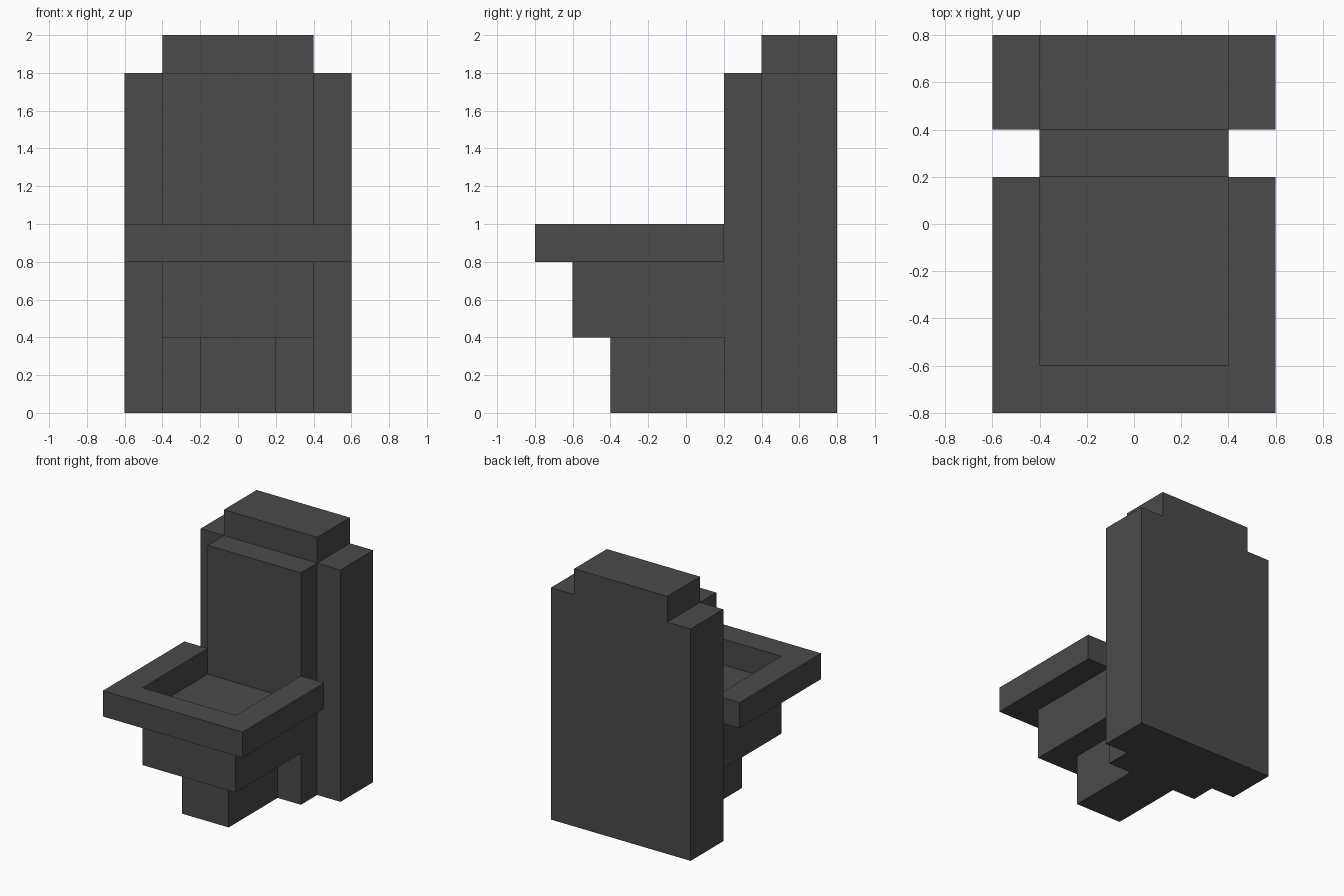
import bpy
import bmesh
from mathutils import Vector

default = bpy.data.objects.get("Cube")
if default:
    bpy.data.objects.remove(default, do_unlink=True)

# Single dark grey finish
GREY = (0.069, 0.069, 0.069, 1.0)
mat = bpy.data.materials.new("dark_grey")
mat.use_nodes = True
mat.diffuse_color = GREY
mat.node_tree.nodes["Principled BSDF"].inputs["Base Color"].default_value = GREY


def extrude(name, outline, offset):
    """Solid made by sweeping a closed planar outline along an offset."""
    bm = bmesh.new()
    face = bm.faces.new([bm.verts.new(p) for p in outline])
    swept = bmesh.ops.extrude_face_region(bm, geom=[face], use_keep_orig=True)
    verts = [g for g in swept["geom"] if isinstance(g, bmesh.types.BMVert)]
    bmesh.ops.translate(bm, verts=verts, vec=Vector(offset))
    bmesh.ops.recalc_face_normals(bm, faces=bm.faces)
    mesh = bpy.data.meshes.new(name)
    bm.to_mesh(mesh)
    bm.free()
    mesh.materials.append(mat)
    obj = bpy.data.objects.new(name, mesh)
    bpy.context.collection.objects.link(obj)
    return obj


def mirrored(half):
    """Close a right-hand half outline with its mirror image in x."""
    return half + [(-x, y, z) for x, y, z in reversed(half)]


def block(name, half_width, y0, y1, z0, z1):
    outline = mirrored([(half_width, y0, z0), (half_width, y1, z0)])
    return extrude(name, outline, (0, 0, z1 - z0))


# Tall back slab with a stepped top
extrude("back_slab",
        mirrored([(0.6, 0.4, 0), (0.6, 0.4, 1.8), (0.4, 0.4, 1.8), (0.4, 0.4, 2.0)]),
        (0, 0.4, 0))

# Raised panel on the front of the slab
block("back_panel", 0.4, 0.2, 0.4, 0, 1.8)

# Stepped support below the rim; the top of the bowl is the basin floor
block("pedestal", 0.2, -0.4, 0.2, 0, 0.4)
block("bowl", 0.4, -0.6, 0.2, 0.4, 0.8)

# U-shaped rim, open towards the back panel
extrude("rim",
        mirrored([(0.4, -0.6, 0.8), (0.4, 0.2, 0.8), (0.6, 0.2, 0.8), (0.6, -0.8, 0.8)]),
        (0, 0, 0.2))
